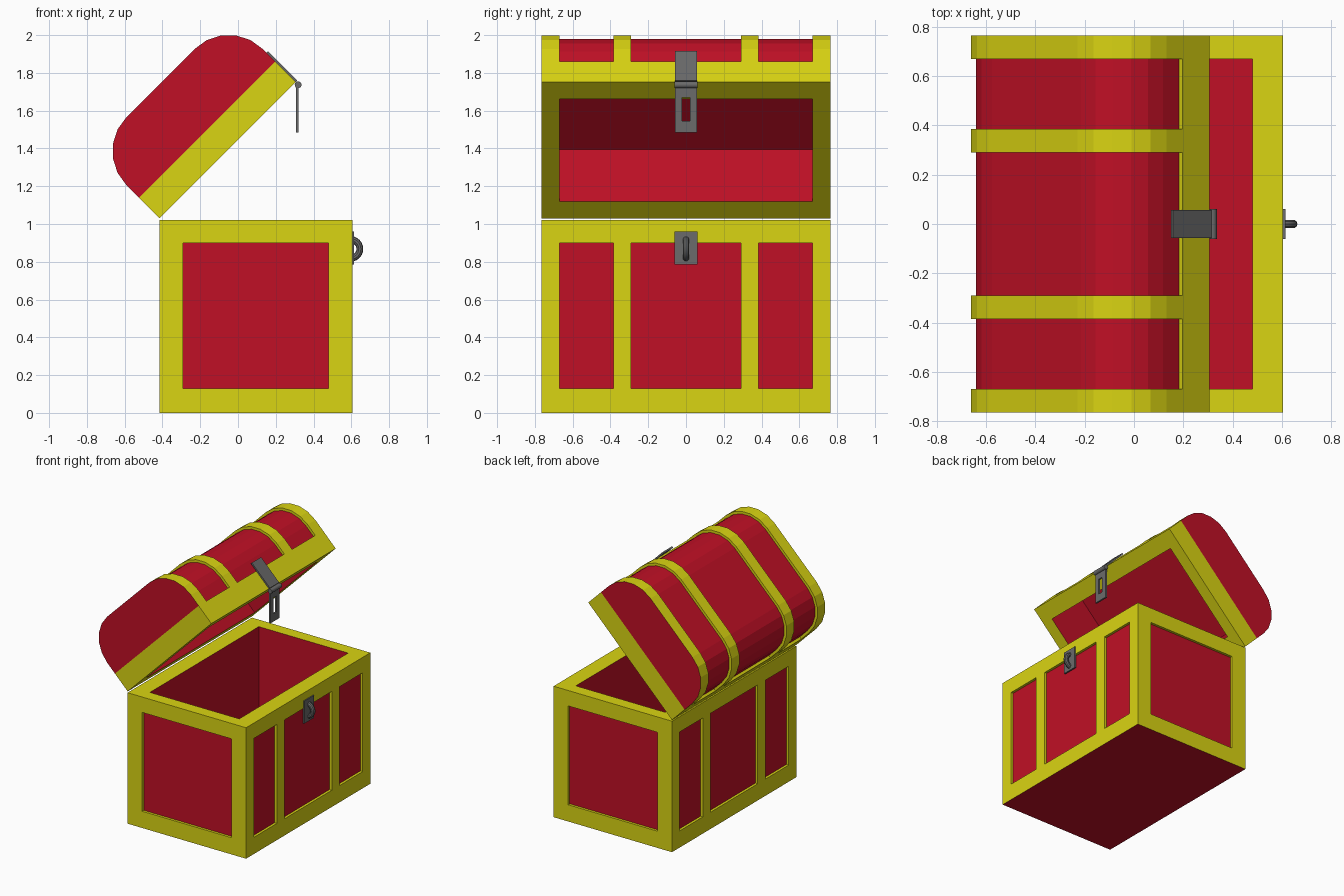
import bpy, bmesh, math
from mathutils import Vector as V

if "Cube" in bpy.data.objects:
    bpy.data.objects.remove(bpy.data.objects["Cube"])


def material(name, rgb):
    m = bpy.data.materials.new(name)
    m.diffuse_color = (*rgb, 1)
    m.use_nodes = True
    m.node_tree.nodes["Principled BSDF"].inputs["Base Color"].default_value = m.diffuse_color
    return m


YELLOW = material("yellow trim", (0.70, 0.66, 0.006))
RED = material("red panel", (0.53, 0.005, 0.019))
GREY = material("grey metal", (0.145, 0.145, 0.145))


def finish(name, bm, mats):
    me = bpy.data.meshes.new(name)
    bm.to_mesh(me)
    bm.free()
    for m in mats:
        me.materials.append(m)
    ob = bpy.data.objects.new(name, me)
    bpy.context.collection.objects.link(ob)
    return ob


def face(bm, pts, want, mat):
    """Add a face whose normal points along 'want'."""
    f = bm.faces.new([bm.verts.new(p) for p in pts])
    f.normal_update()
    if f.normal.dot(want) < 0:
        f.normal_flip()
    f.material_index = mat


def framed(bm, o, a, b, n, acuts, bcuts, depth, wall):
    """Yellow frame in the a/b plane with sunken red panels in odd cells."""
    for i in range(len(acuts) - 1):
        for j in range(len(bcuts) - 1):
            a0, a1, b0, b1 = acuts[i], acuts[i + 1], bcuts[j], bcuts[j + 1]
            q = [o + a * s + b * t for s, t in ((a0, b0), (a1, b0), (a1, b1), (a0, b1))]
            if i % 2 and j % 2:
                low = [p - n * depth for p in q]
                mid = sum(q, V()) / 4
                face(bm, low, n, 1)
                for k in range(4):
                    p0, p1 = q[k], q[k - 1]
                    face(bm, [p0, p1, low[k - 1], low[k]], mid - (p0 + p1) / 2, wall)
            else:
                face(bm, q, n, 0)


X, Y, Z = V((1, 0, 0)), V((0, 1, 0)), V((0, 0, 1))
XC = [-0.415, -0.29, 0.48, 0.605]
ZC = [0, 0.13, 0.90, 1.02]
YB = [-0.765, -0.67, -0.385, -0.29, 0.29, 0.385, 0.67, 0.765]
YO = [-0.765, -0.67, 0.67, 0.765]
SINK = 0.02

# chest body: framed walls, open cavity, red underside
bm = bmesh.new()
for s in (-1, 1):
    framed(bm, Y * 0.765 * s, X, Z, Y * s, XC, ZC, SINK, 0)
    framed(bm, X * (XC[3] if s > 0 else XC[0]), Y, Z, X * s, YB, ZC, SINK, 0)
framed(bm, Z * 1.02, X, Y, Z, XC, YO, 0.89, 1)
face(bm, [V((x, y, 0)) for x, y in ((XC[0], -0.765), (XC[3], -0.765), (XC[3], 0.765), (XC[0], 0.765))], -Z, 1)
finish("chest_body", bm, [YELLOW, RED])

# lid, built flat and then swung open by 45 degrees
W, H, R, RIM = 1.02, 0.503, 0.255, 0.155


def profile(off):
    pts = [V((off, 0, RIM))]
    for cx, start in ((R, 180), (W - R, 90)):
        for k in range(6):
            t = math.radians(start - 18 * k)
            pts.append(V((cx + (R - off) * math.cos(t), 0, H - R + (R - off) * math.sin(t))))
    return pts + [V((W - off, 0, RIM))]


def swing(ob):
    ob.location = (-0.415, 0, 1.03)
    ob.rotation_euler = (0, -math.pi / 4, 0)


outer, inner = profile(0), profile(SINK)
centre = V((W / 2, 0, 0.2))
bm = bmesh.new()
framed(bm, V(), X, Y, -Z, [0, 0.127, 0.893, W], YO, 0.39, 1)
for s in (-1, 1):
    e = Y * 0.765 * s
    face(bm, [p + e for p in outer], e, 1)
    face(bm, [e, X * W + e, X * W + Z * RIM + e, Z * RIM + e], e, 0)
    # straight rim and the ledge above it
    x = W if s > 0 else 0
    face(bm, [V((x, y, z)) for y, z in ((-0.765, 0), (0.765, 0), (0.765, RIM), (-0.765, RIM))], X * s, 0)
    for j in (1, 3, 5):
        face(bm, [V((x - s * d, y, RIM)) for d, y in ((0, YB[j]), (0, YB[j + 1]), (SINK, YB[j + 1]), (SINK, YB[j]))], Z, 0)
for j in range(7):
    red = j % 2
    y0, y1 = Y * YB[j], Y * YB[j + 1]
    pts = inner if red else outer
    for k in range(len(pts) - 1):
        p, q = pts[k], pts[k + 1]
        face(bm, [p + y0, q + y0, q + y1, p + y1], (p + q) / 2 - centre, red)
        if red:  # sides of the raised bands
            for y, d in ((y0, Y), (y1, -Y)):
                face(bm, [p + y, q + y, outer[k + 1] + y, outer[k] + y], d, 0)
swing(finish("lid", bm, [YELLOW, RED]))


def boxes(name, spans):
    """One grey object made from (x0, x1, y0, y1, z0, z1) boxes."""
    bm = bmesh.new()
    for x0, x1, y0, y1, z0, z1 in spans:
        for v in bmesh.ops.create_cube(bm, size=1)["verts"]:
            v.co = V((x1 if v.co.x > 0 else x0, y1 if v.co.y > 0 else y0, z1 if v.co.z > 0 else z0))
    return finish(name, bm, [GREY])


# hasp: strap on the lid, hinge pin, hanging slotted plate
swing(boxes("hasp_strap", [(W, W + 0.012, -0.057, 0.057, 0, 0.22)]))
bpy.ops.mesh.primitive_cylinder_add(vertices=16, radius=0.018, depth=0.122, location=(0.318, 0, 1.737),
                                    rotation=(math.pi / 2, 0, 0))
pin = bpy.context.object
pin.name = "hasp_pin"
pin.data.materials.append(GREY)
bpy.ops.object.shade_smooth_by_angle()
boxes("hasp_plate", [(0.306, 0.319, -0.057, -0.02, 1.485, 1.735), (0.306, 0.319, 0.02, 0.057, 1.485, 1.735),
                     (0.306, 0.319, -0.02, 0.02, 1.485, 1.545), (0.306, 0.319, -0.02, 0.02, 1.67, 1.735)])

# staple: plate and ring on the body
boxes("staple_plate", [(0.602, 0.614, -0.06, 0.06, 0.785, 0.96)])
bpy.ops.mesh.primitive_torus_add(major_segments=24, minor_segments=10, major_radius=0.05, minor_radius=0.018,
                                 location=(0.595, 0, 0.868), rotation=(math.pi / 2, 0, 0))
ring = bpy.context.object
ring.name = "staple_ring"
ring.data.materials.append(GREY)
bpy.ops.object.shade_smooth_by_angle()
